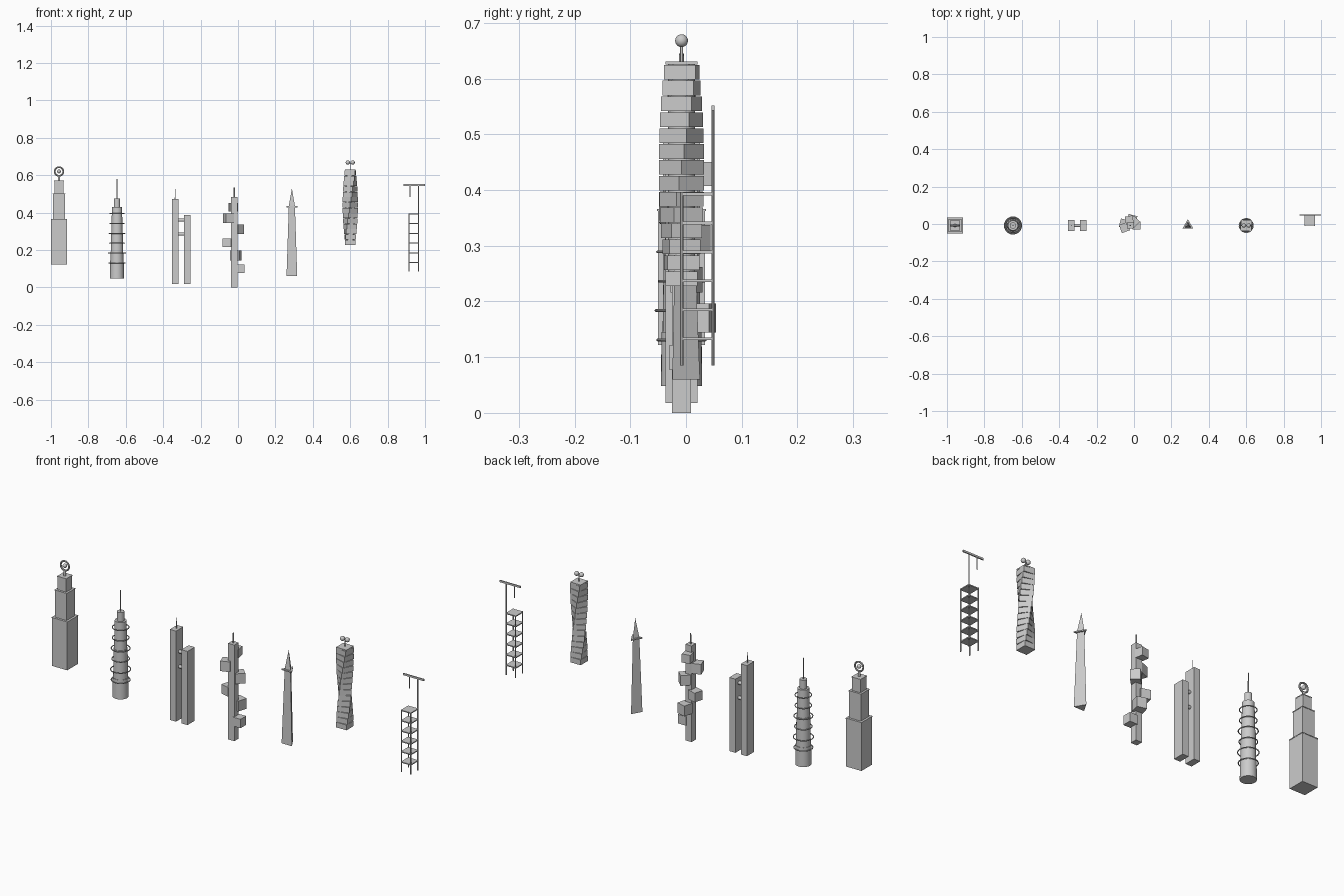
import bpy, math
from mathutils import Matrix, Vector

if "Cube" in bpy.data.objects:
    bpy.data.objects.remove(bpy.data.objects["Cube"])

CY = -0.008  # shared depth line of the tower row
grey = bpy.data.materials.new("light grey")
grey.diffuse_color = (0.6, 0.6, 0.6, 1)
grey.use_nodes = True
grey.node_tree.nodes["Principled BSDF"].inputs["Base Color"].default_value = grey.diffuse_color


def finish(name, smooth=False):
    o = bpy.context.object
    o.name = name
    o.data.materials.append(grey)
    if smooth:
        bpy.ops.object.shade_smooth_by_angle(angle=math.radians(40))
    return o


def box(name, x, y, z0, z1, sx, sy, turn=0):
    bpy.ops.mesh.primitive_cube_add(size=1, location=(x, y, (z0 + z1) / 2),
                                    rotation=(0, 0, math.radians(turn)))
    bpy.context.object.scale = (sx, sy, z1 - z0)
    return finish(name)


def cone(name, x, y, z0, z1, r0, r1, sides=24, turn=0):
    bpy.ops.mesh.primitive_cone_add(vertices=sides, radius1=r0, radius2=r1, depth=z1 - z0,
                                    location=(x, y, (z0 + z1) / 2), rotation=(0, 0, math.radians(turn)))
    return finish(name, sides > 6)


def rod_x(name, x0, x1, y, z, r):
    bpy.ops.mesh.primitive_cylinder_add(vertices=16, radius=r, depth=x1 - x0,
                                        location=((x0 + x1) / 2, y, z), rotation=(0, math.pi / 2, 0))
    return finish(name, True)


def ring(name, x, z, r, thick, upright=False):
    bpy.ops.mesh.primitive_torus_add(location=(x, CY, z), major_radius=r, minor_radius=thick,
                                     major_segments=32, minor_segments=8,
                                     rotation=(math.pi / 2 if upright else 0, 0, 0))
    return finish(name, True)


def ball(name, x, z, r):
    bpy.ops.mesh.primitive_uv_sphere_add(segments=20, ring_count=12, radius=r, location=(x, CY, z))
    return finish(name, True)


# Stepped tower with a ring emblem on top
X = -0.957
for i, (z0, z1, w) in enumerate([(0.122, 0.366, 0.085), (0.366, 0.503, 0.066), (0.503, 0.571, 0.048)]):
    box(f"stepped_tier_{i}", X, CY, z0, z1, w, w)
    box(f"stepped_lip_{i}", X, CY, z1 - 0.004, z1, w + 0.003, w + 0.003)
cone("stepped_neck", X, CY, 0.571, 0.598, 0.006, 0.006, 12)
ring("stepped_top_ring", X, 0.62, 0.023, 0.0045, True)
ball("stepped_ring_core", X, 0.62, 0.010)

# Round tower wrapped in hoops
X = -0.647
for i, (z0, z1, r0, r1) in enumerate([(0.048, 0.145, 0.037, 0.036), (0.145, 0.29, 0.034, 0.032),
                                     (0.29, 0.43, 0.030, 0.027), (0.43, 0.475, 0.017, 0.017)]):
    cone(f"round_section_{i}", X, CY, z0, z1, r0, r1, 32)
cone("round_mast", X, CY, 0.475, 0.58, 0.003, 0.002, 10)
for i, r in enumerate([0.043, 0.046, 0.040, 0.043, 0.038, 0.038]):
    ring(f"hoop_{i}", X, 0.131 + i * 0.0527, r, 0.0025)

# Twin towers with two link bridges
box("twin_tall", -0.336, CY, 0.018, 0.473, 0.034, 0.057)
box("twin_short", -0.272, CY, 0.018, 0.388, 0.034, 0.057)
cone("twin_spire", -0.336, CY, 0.473, 0.525, 0.0025, 0.001, 10)
for i, z in enumerate((0.285, 0.36)):
    rod_x(f"link_bridge_{i}", -0.32, -0.288, CY, z, 0.0085)

# Core tower with plug-in pods: z0, z1, angle, size, distance from the core axis
X = -0.02
box("pod_core", X, CY, 0.0, 0.483, 0.034, 0.034)
cone("pod_core_mast", X, CY, 0.483, 0.535, 0.004, 0.003, 10)
pods = [(0.077, 0.122, 0, 0.044, 0.033), (0.144, 0.196, 75, 0.049, 0.033),
        (0.216, 0.262, 165, 0.047, 0.034), (0.286, 0.337, 45, 0.046, 0.028),
        (0.345, 0.396, 200, 0.046, 0.033), (0.407, 0.450, 100, 0.042, 0.030)]
for i, (z0, z1, a, s, d) in enumerate(pods):
    t = math.radians(a)
    box(f"pod_{i}", X + d * math.cos(t), CY + d * math.sin(t), z0, z1, s, s, a)

# Three-sided needle tower
X = 0.288
cone("needle_shaft", X, CY, 0.06, 0.43, 0.033, 0.019, 3)
cone("needle_deck", X, CY, 0.428, 0.434, 0.034, 0.034, 3)
cone("needle_spire", X, CY, 0.434, 0.53, 0.019, 0.0, 3)

# Twisting tower of stacked floors
X = 0.6
cone("twist_core", X, CY, 0.228, 0.627, 0.024, 0.024, 12)
for i in range(14):
    z = 0.228 + i * 0.0285
    box(f"twist_floor_{i}", X, CY, z, z + 0.0262, 0.0575, 0.0575, i * 90 / 14)
box("twist_roof", X, CY, 0.625, 0.631, 0.0575, 0.0575)
cone("twist_pole", X, CY, 0.631, 0.664, 0.0025, 0.0025, 10)
rod_x("twist_pole_arm", X - 0.013, X + 0.013, CY, 0.664, 0.002)
for s in (-1, 1):
    ball(f"twist_ball_{s}", X + s * 0.013, 0.668, 0.0115)

# Open scaffold frame with a crane
for x in (0.914, 0.965):
    for y in (-0.0075, 0.0485):
        crane = x > 0.95 and y > 0
        cone("crane_mast" if crane else "scaffold_post", x, y, 0.085, 0.545 if crane else 0.396,
             0.003, 0.003, 8)
for i in range(6):
    z = 0.133 + i * 0.052
    box(f"scaffold_floor_{i}", 0.9395, 0.0205, z - 0.0025, z + 0.0025, 0.056, 0.058)
box("crane_jib", 0.9425, 0.0485, 0.543, 0.552, 0.115, 0.006)
cone("crane_cable", 0.92, 0.0485, 0.484, 0.545, 0.0025, 0.0025, 8)
